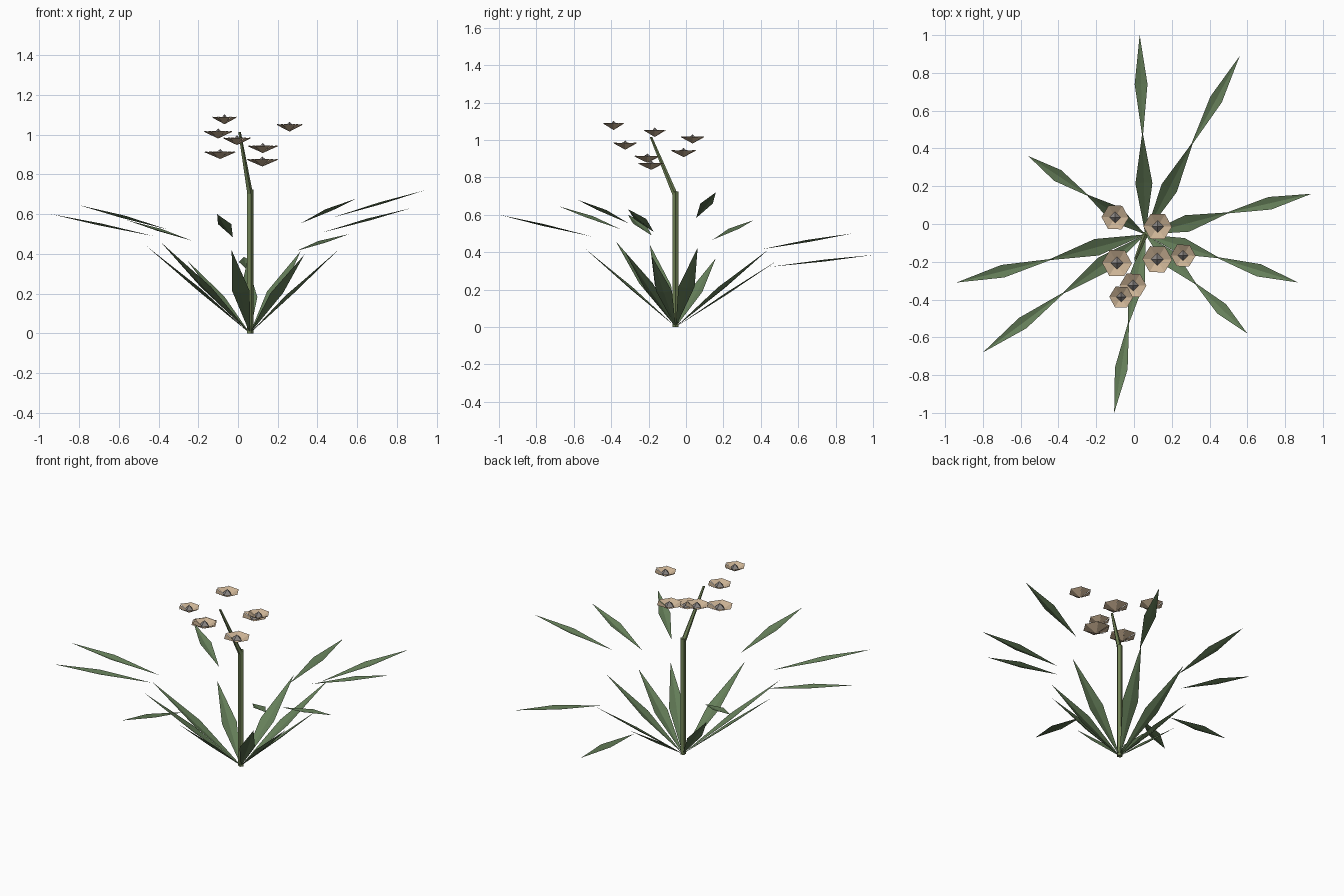
import bpy, math
from mathutils import Vector

if "Cube" in bpy.data.objects:
    bpy.data.objects.remove(bpy.data.objects["Cube"])


def material(name, col):
    m = bpy.data.materials.new(name)
    m.diffuse_color = (*col, 1)
    m.use_nodes = True
    m.node_tree.nodes["Principled BSDF"].inputs["Base Color"].default_value = m.diffuse_color
    return m


GREEN = material("leaf_green", (0.13, 0.21, 0.10))
STEM = material("stem_green", (0.16, 0.22, 0.09))
TAN = material("petal_tan", (0.60, 0.45, 0.30))
GREY = material("centre_grey", (0.26, 0.24, 0.23))


def mesh(name, verts, faces, mat):
    me = bpy.data.meshes.new(name)
    me.from_pydata([tuple(v) for v in verts], [], faces)
    me.materials.append(mat)
    ob = bpy.data.objects.new(name, me)
    bpy.context.collection.objects.link(ob)
    return ob


def blade(name, a, b, width, mid=0.5):
    """Pointed leaf blade, folded slightly along its midrib."""
    a, b = Vector(a), Vector(b)
    d = b - a
    side = Vector((-d.y, d.x, 0)).normalized() * width / 2
    up = d.cross(side).normalized()
    c = a.lerp(b, mid)
    verts = [a, c + side + up * 0.005, c - up * 0.005, c - side + up * 0.005, b]
    mesh(name, verts, [(0, 2, 1), (0, 3, 2), (1, 2, 4), (2, 3, 4)], GREEN)


def tube(name, rings, n=5):
    """Five-sided tube through (centre, radius) rings."""
    verts, faces = [], []
    for c, r in rings:
        verts += [Vector(c) + Vector((r * math.cos(2 * math.pi * i / n),
                                      r * math.sin(2 * math.pi * i / n), 0)) for i in range(n)]
    for k in range(len(rings) - 1):
        for i in range(n):
            j = (i + 1) % n
            faces.append((k * n + i, k * n + j, (k + 1) * n + j, (k + 1) * n + i))
    faces += [tuple(reversed(range(n))), tuple(range(len(verts) - n, len(verts)))]
    mesh(name, verts, faces, STEM)


def flower(i, x, y, z, r):
    """Shallow six-petal cup with a small pyramid centre; z is the rim height."""
    o = Vector((x, y, z - 0.037))
    verts, faces = [o], []
    for k in range(6):
        a0, a1 = (k - 0.5) * math.pi / 3 + 0.5, (k + 0.5) * math.pi / 3 + 0.5
        verts += [o + Vector((r * math.cos(a0), r * math.sin(a0), 0.034)),
                  o + Vector((r * math.cos(a1), r * math.sin(a1), 0.038))]
        faces.append((0, 2 * k + 1, 2 * k + 2))
    mesh(f"flower_petals_{i}", verts, faces, TAN)
    c = 0.42 * r
    pts = [o + Vector((c * math.cos(k * math.pi / 2), c * math.sin(k * math.pi / 2), 0.020)) for k in range(4)]
    mesh(f"flower_centre_{i}", pts + [o + Vector((0, 0, 0.050))],
         [(k, (k + 1) % 4, 4) for k in range(4)] + [(3, 2, 1, 0)], GREY)


# Stem: straight lower part and tilted tapering top
BASE = (0.06, -0.055, 0)
tube("lower_stem", [(BASE, 0.017), ((0.06, -0.055, 0.725), 0.017)])
tube("upper_stem", [((0.06, -0.055, 0.70), 0.016), ((0.007, -0.187, 1.015), 0.007)])

# Leaves: joint x, y, lower tip z, upper start z, outer tip x, y, z
LEAVES = [
    (0.045, 0.48, 0.35, 0.325, 0.03, 1.0, 0.385),
    (0.31, 0.43, 0.405, 0.42, 0.56, 0.89, 0.50),
    (0.50, 0.06, 0.415, 0.59, 0.94, 0.16, 0.72),
    (0.45, -0.18, 0.37, 0.515, 0.87, -0.31, 0.63),
    (0.33, -0.32, 0.39, 0.56, 0.60, -0.58, 0.68),
    (-0.03, -0.53, 0.41, 0.49, -0.105, -1.0, 0.60),
    (-0.38, -0.37, 0.45, 0.53, -0.80, -0.68, 0.645),
    (-0.45, -0.19, 0.43, 0.495, -0.94, -0.31, 0.60),
    (-0.25, 0.155, 0.36, 0.472, -0.56, 0.36, 0.57),
]
for i, (x, y, zl, zu, tx, ty, tz) in enumerate(LEAVES):
    base, low, tip = Vector(BASE), Vector((x, y, zl)), Vector((tx, ty, tz))
    start = tip + (Vector((x, y, zu)) - tip) * 1.06   # the two blades overlap a little in plan
    blade(f"lower_leaf_{i}", base, base + (low - base) * 1.02, 0.09)
    blade(f"upper_leaf_{i}", start, tip, 0.068, 0.53)

# Flower heads: x, y, rim z, radius
FLOWERS = [(-0.10, 0.035, 1.018, 0.072), (0.125, -0.013, 0.945, 0.076),
           (-0.09, -0.207, 0.915, 0.079), (0.123, -0.187, 0.877, 0.079),
           (0.26, -0.167, 1.053, 0.066), (-0.005, -0.325, 0.985, 0.071),
           (-0.068, -0.387, 1.09, 0.063)]
for i, f in enumerate(FLOWERS):
    flower(i, *f)
